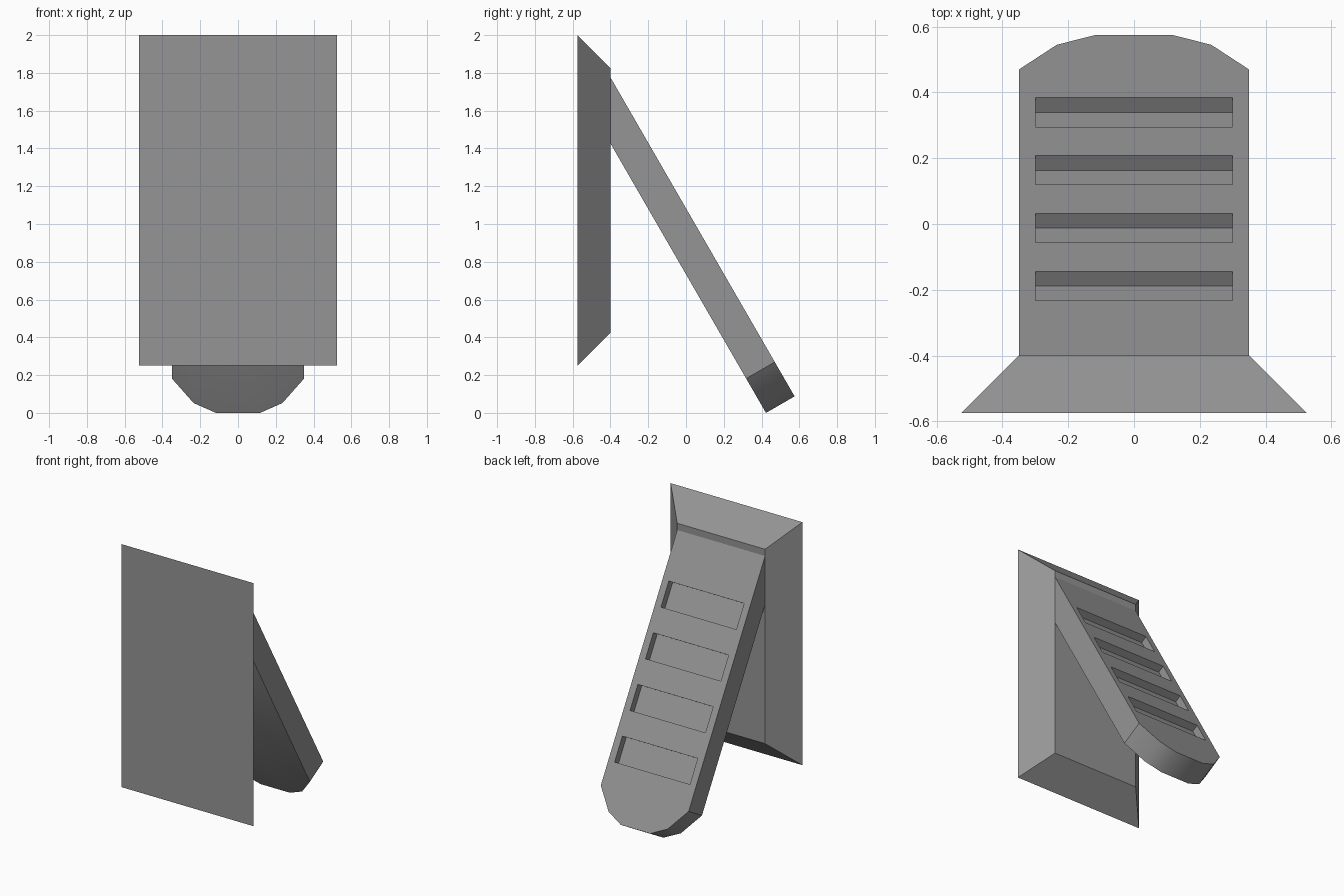
import bpy, bmesh, math
from mathutils import Vector, Matrix

cube = bpy.data.objects.get("Cube")
if cube:
    bpy.data.objects.remove(cube, do_unlink=True)

grey = bpy.data.materials.new("mid_grey")
grey.use_nodes = True
colour = (0.3, 0.3, 0.3, 1)
grey.diffuse_color = colour
grey.node_tree.nodes["Principled BSDF"].inputs["Base Color"].default_value = colour


def add_object(name, bm):
    bmesh.ops.recalc_face_normals(bm, faces=bm.faces)
    mesh = bpy.data.meshes.new(name)
    bm.to_mesh(mesh)
    bm.free()
    mesh.materials.append(grey)
    obj = bpy.data.objects.new(name, mesh)
    bpy.context.collection.objects.link(obj)
    return obj


def loft(name, ring_a, ring_b):
    """Closed solid between two matching outlines."""
    bm = bmesh.new()
    a = [bm.verts.new(p) for p in ring_a]
    b = [bm.verts.new(p) for p in ring_b]
    bm.faces.new(a)
    bm.faces.new(b[::-1])
    for i in range(len(a)):
        j = (i + 1) % len(a)
        bm.faces.new((a[i], b[i], b[j], a[j]))
    return add_object(name, bm)


# Wall plate: large front rectangle tapering to a smaller back one
def rectangle(half_x, half_z, y, mid_z=1.125):
    return [(sx * half_x, y, mid_z + sz * half_z)
            for sx, sz in ((-1, -1), (1, -1), (1, 1), (-1, 1))]


back_y = -0.4
loft("wall_plate", rectangle(0.525, 0.875, -0.575), rectangle(0.35, 0.7, back_y))

# Sloping leg: frame at the tip, with directions down the slope and out of it
down = Vector((0, 0.5, -math.sqrt(3) / 2))
out = Vector((0, math.sqrt(3) / 2, 0.5))
tip = Vector((0, 0.575, 0.0875))
thickness = 0.175
half_tip = [(0.35, 0.21), (0.235, 0.06), (0.117, 0)]


def leg_ring(depth):
    origin = tip - out * depth
    root = (origin.y - back_y) / down.y     # cut flush with the plate
    half = [(0.35, root)] + half_tip
    outline = half + [(-x, s) for x, s in reversed(half)]
    return [origin - down * s + Vector((x, 0, 0)) for x, s in outline]


leg = loft("sloping_leg", leg_ring(0), leg_ring(thickness))

# Four shallow slots cut into the upper face
slot_depth = 0.052
bm = bmesh.new()
axes = Matrix((Vector((1, 0, 0)), down, out)).transposed().to_4x4()
for i in range(4):
    centre = tip - down * (0.47 + 0.352 * i)
    size = Matrix.Diagonal((0.6, 0.177, slot_depth * 2, 1))
    bmesh.ops.create_cube(bm, size=1, matrix=Matrix.Translation(centre) @ axes @ size)
cutter = add_object("slot_cutter", bm)
cutter.hide_render = True

cut = leg.modifiers.new("slots", "BOOLEAN")
cut.operation = "DIFFERENCE"
cut.solver = "EXACT"
cut.object = cutter
bpy.context.view_layer.update()
solid = bpy.data.meshes.new_from_object(leg.evaluated_get(bpy.context.evaluated_depsgraph_get()))
leg.modifiers.clear()
leg.data = solid
bpy.data.objects.remove(cutter, do_unlink=True)

# Rounded tip shades smoothly, other edges stay crisp
bpy.ops.object.select_all(action="DESELECT")
leg.select_set(True)
bpy.context.view_layer.objects.active = leg
bpy.ops.object.shade_smooth_by_angle(angle=math.radians(32))
